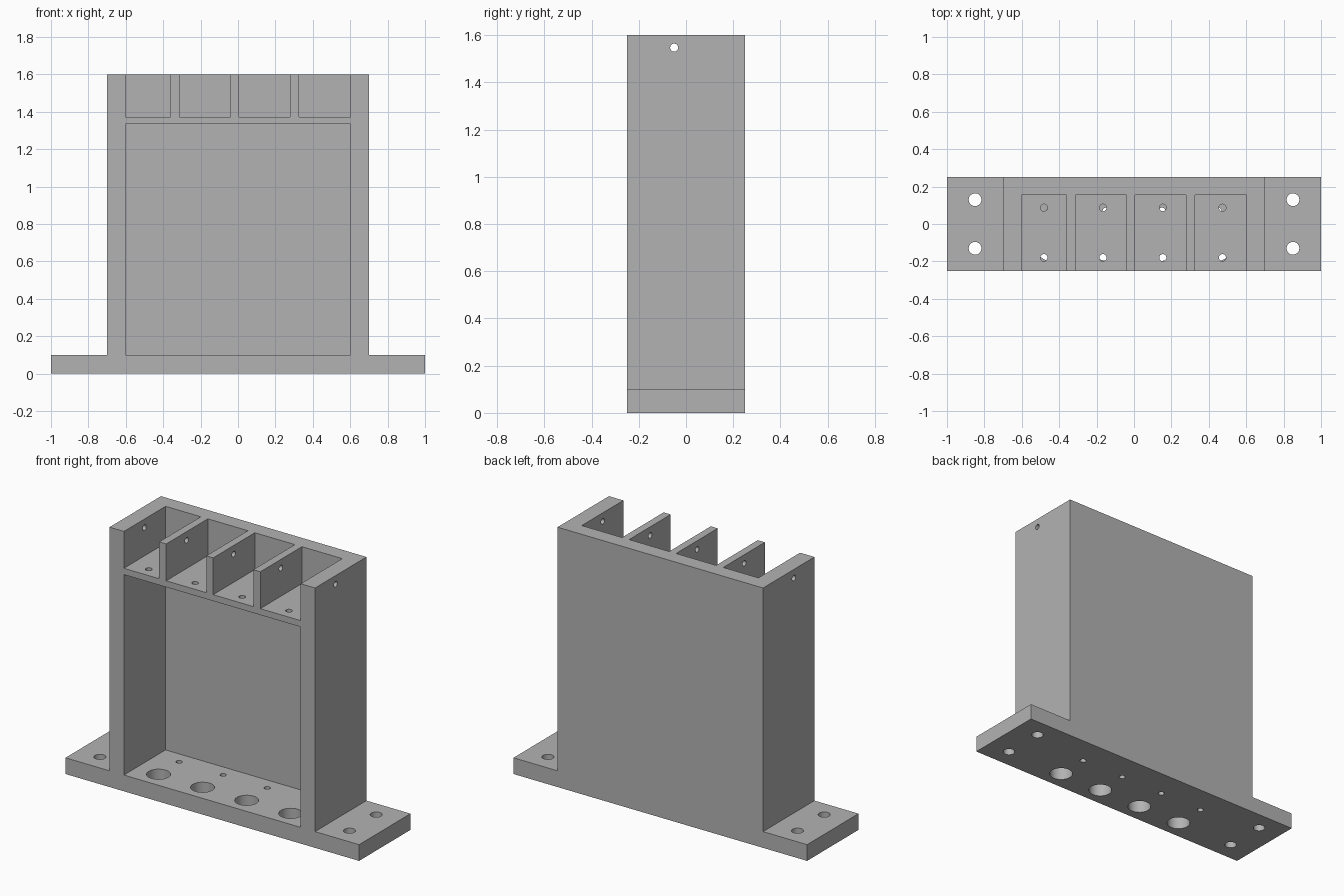
import bpy, bmesh, math
from mathutils import Matrix, Vector

if "Cube" in bpy.data.objects:
    bpy.data.objects.remove(bpy.data.objects["Cube"])

grey = bpy.data.materials.new("plain grey")
grey.diffuse_color = (0.45, 0.45, 0.45, 1)
grey.use_nodes = True
grey.node_tree.nodes["Principled BSDF"].inputs["Base Color"].default_value = grey.diffuse_color


def make_object(name, bm):
    bmesh.ops.recalc_face_normals(bm, faces=bm.faces)
    mesh = bpy.data.meshes.new(name)
    bm.to_mesh(mesh)
    bm.free()
    mesh.materials.append(grey)
    obj = bpy.data.objects.new(name, mesh)
    bpy.context.collection.objects.link(obj)
    return obj


def add_box(bm, lo, hi):
    lo, hi = Vector(lo), Vector(hi)
    bmesh.ops.create_cube(bm, size=1, matrix=Matrix.Translation((lo + hi) / 2)
                          @ Matrix.Diagonal((*(hi - lo), 1)))


def add_drill(bm, centre, radius, length, along_x=False):
    turn = Matrix.Rotation(math.pi / 2 if along_x else 0, 4, 'Y')
    bmesh.ops.create_cone(bm, cap_ends=True, segments=32, radius1=radius, radius2=radius,
                          depth=length, matrix=Matrix.Translation(centre) @ turn)


def cut(target, cutter):
    cutter.hide_render = True
    mod = target.modifiers.new("cut", 'BOOLEAN')
    mod.operation, mod.solver, mod.object = 'DIFFERENCE', 'EXACT', cutter
    bpy.context.view_layer.objects.active = target
    bpy.ops.object.modifier_apply(modifier=mod.name)
    bpy.data.objects.remove(cutter)


# Body: inverted T profile (flanged base and upright block), extruded front to back
profile = [(-1, 0), (1, 0), (1, 0.1), (0.7, 0.1), (0.7, 1.6), (-0.7, 1.6), (-0.7, 0.1), (-1, 0.1)]
bm = bmesh.new()
face = bm.faces.new([bm.verts.new((x, -0.25, z)) for x, z in profile])
ext = bmesh.ops.extrude_face_region(bm, geom=[face])["geom"]
bmesh.ops.translate(bm, vec=(0, 0.5, 0), verts=[v for v in ext if isinstance(v, bmesh.types.BMVert)])
rack = make_object("rack_body", bm)

# Large front opening and four top bays
bm = bmesh.new()
add_box(bm, (-0.602, -0.4, 0.1), (0.602, 0.155, 1.334))
for x0, x1 in [(-0.602, -0.362), (-0.314, -0.041), (0.006, 0.279), (0.327, 0.602)]:
    add_box(bm, (x0, -0.4, 1.373), (x1, 0.155, 1.75))
cut(rack, make_object("bay_cutter", bm))

# Drilled holes
bm = bmesh.new()
for x in (-0.85, 0.85):                          # flange mounting holes
    for y in (-0.13, 0.13):
        add_drill(bm, (x, y, 0.05), 0.034, 0.2)
for x in (-0.45, -0.15, 0.15, 0.45):             # base holes
    add_drill(bm, (x, -0.13, 0.05), 0.067, 0.2)
    add_drill(bm, (x, 0.07, 0.05), 0.018, 0.2)
for x in (-0.482, -0.166, 0.154, 0.473):         # shelf holes
    for y in (-0.18, 0.087):
        add_drill(bm, (x, y, 1.354), 0.019, 0.12)
add_drill(bm, (0, -0.05, 1.547), 0.017, 1.8, along_x=True)   # rod hole through all dividers
cut(rack, make_object("hole_cutter", bm))

# Smooth hole walls, sharp everywhere else
bpy.ops.object.select_all(action='DESELECT')
rack.select_set(True)
bpy.context.view_layer.objects.active = rack
bpy.ops.object.shade_smooth_by_angle(angle=math.radians(30))
